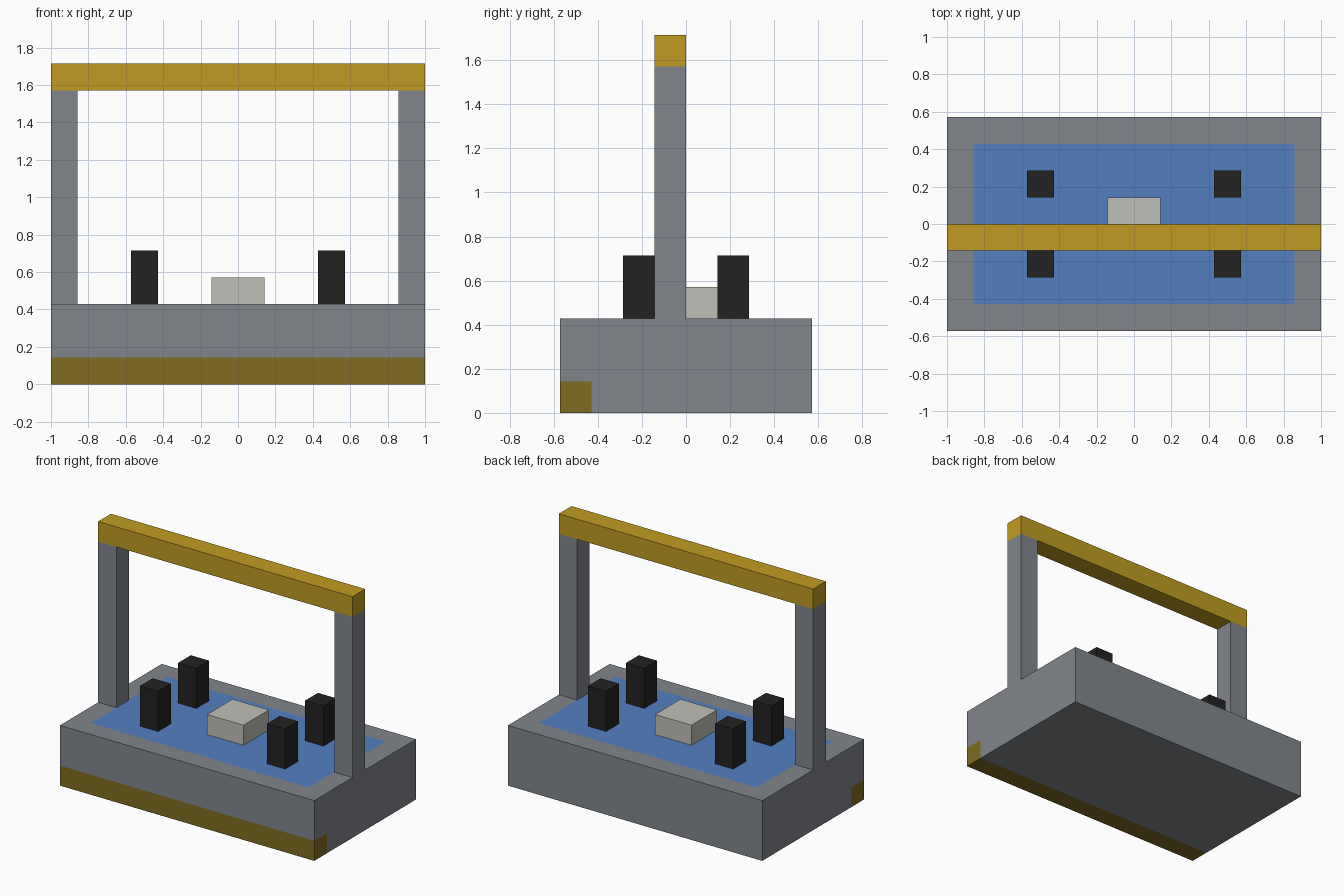
import bpy, bmesh
from mathutils import Vector

cube = bpy.data.objects.get("Cube")
if cube:
    bpy.data.objects.remove(cube, do_unlink=True)

U = 1 / 7  # building module: the model is 14 modules long


def material(name, rgb):
    """Flat material from an sRGB 0-255 colour."""
    lin = [((c / 255 + 0.055) / 1.055) ** 2.4 for c in rgb]
    m = bpy.data.materials.new(name)
    m.use_nodes = True
    m.diffuse_color = (*lin, 1)
    bsdf = m.node_tree.nodes["Principled BSDF"]
    bsdf.inputs["Base Color"].default_value = (*lin, 1)
    bsdf.inputs["Roughness"].default_value = 0.8
    return m


GREY = material("grey", (129, 134, 140))
YELLOW = material("yellow", (192, 156, 34))
OLIVE = material("dark_mustard", (128, 108, 33))
BLUE = material("blue", (82, 128, 192))
BLACK = material("black", (34, 34, 34))
WHITE = material("off_white", (192, 192, 184))


def box(name, lo, hi, mats, cuts=(), rule=None):
    """Box between two corners in modules, optionally cut by planes and coloured by rule."""
    lo, hi = Vector(lo) * U, Vector(hi) * U
    bm = bmesh.new()
    bmesh.ops.create_cube(bm, size=1)
    for v in bm.verts:
        v.co = Vector(((lo[i] + hi[i]) / 2 + v.co[i] * (hi[i] - lo[i]) for i in range(3)))
    for axis, pos in cuts:
        normal = Vector((0, 0, 0))
        normal[axis] = 1
        bmesh.ops.bisect_plane(bm, geom=bm.verts[:] + bm.edges[:] + bm.faces[:],
                               plane_co=normal * pos * U, plane_no=normal)
    if rule:
        for f in bm.faces:
            f.material_index = rule(f.calc_center_median() / U, f.normal)
    mesh = bpy.data.meshes.new(name)
    bm.to_mesh(mesh)
    bm.free()
    for m in mats:
        mesh.materials.append(m)
    ob = bpy.data.objects.new(name, mesh)
    bpy.context.collection.objects.link(ob)
    return ob


def base_colour(c, n):
    if n.z > 0.5 and abs(c.x) < 6 and abs(c.y) < 3:
        return 1  # blue floor panel
    if c.y < -3 and c.z < 1:
        return 2  # front bottom rail
    return 0


# Base block with floor panel and front rail cut into its faces
box("base", (-7, -4, 0), (7, 4, 3), [GREY, BLUE, OLIVE],
    [(0, -6), (0, 6), (1, -3), (1, 3), (2, 1)], base_colour)

# Overhead frame
for side, x in (("right", -7), ("left", 6)):
    box(side + "_post", (x, -1, 3), (x + 1, 0, 11), [GREY])
box("top_beam", (-7, -1, 11), (7, 0, 12), [YELLOW])

# Block in the middle and four pegs around it
box("centre_block", (-1, -1, 3), (1, 1, 4), [WHITE])
for side, x in (("right", -4), ("left", 3)):
    for end, y in (("front", -2), ("back", 1)):
        box(f"{end}_{side}_peg", (x, y, 3), (x + 1, y + 1, 5), [BLACK])
